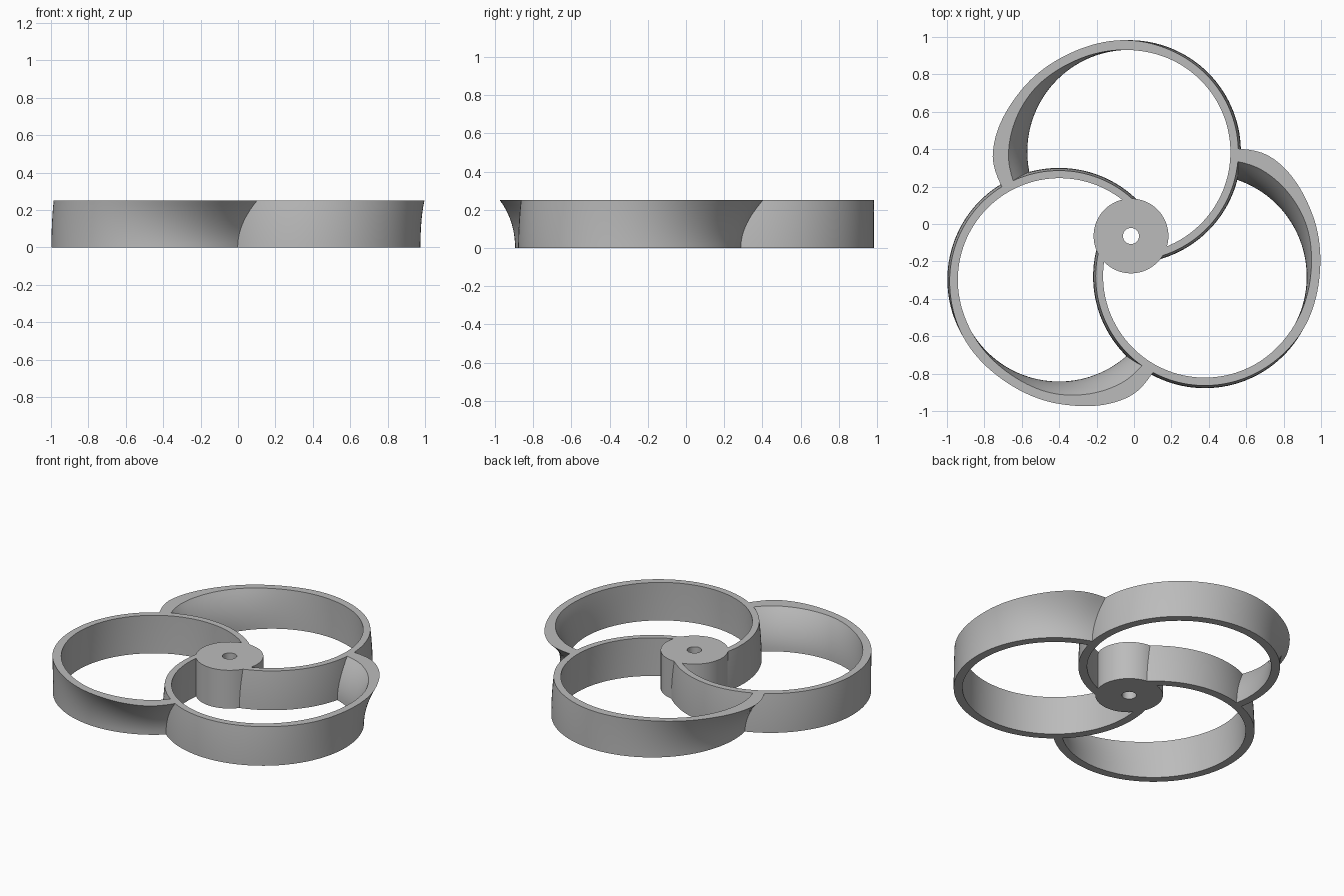
import bpy, bmesh, math
from mathutils import Matrix, Vector

if "Cube" in bpy.data.objects:
    bpy.data.objects.remove(bpy.data.objects["Cube"], do_unlink=True)

HEIGHT = 0.25
HUB = Vector((-0.016, -0.064, 0))
ARM, R_IN, R_OUT = 0.45, 0.545, 0.597

grey = bpy.data.materials.new("plain grey")
grey.use_nodes = True
colour = (0.5, 0.5, 0.5, 1)
grey.diffuse_color = colour
grey.node_tree.nodes["Principled BSDF"].inputs["Base Color"].default_value = colour

# How far the top rim leans out from the bottom rim, by angle along the loop
ANGLES = (-90, 0, 60, 90, 120, 150, 180, 196)
LEAN_OUT = (-.014, -.014, -.012, 0, .018, .07, .133, .106)
LEAN_IN = (0, -.004, -.004, 0, .022, .07, .101, .092)


def smooth_value(values, a):
    """Cubic interpolation through the table."""
    def slope(k):
        lo, hi = max(k - 1, 0), min(k + 1, len(ANGLES) - 1)
        return (values[hi] - values[lo]) / (ANGLES[hi] - ANGLES[lo])
    i = max(k for k in range(len(ANGLES) - 1) if ANGLES[k] <= a)
    h = ANGLES[i + 1] - ANGLES[i]
    t = (a - ANGLES[i]) / h
    return ((1 + 2 * t) * (1 - t) ** 2 * values[i] + t * (1 - t) ** 2 * h * slope(i)
            + t * t * (3 - 2 * t) * values[i + 1] + t * t * (t - 1) * h * slope(i + 1))


def finish(name, bm):
    bmesh.ops.recalc_face_normals(bm, faces=bm.faces)
    mesh = bpy.data.meshes.new(name)
    bm.to_mesh(mesh)
    bm.free()
    mesh.materials.append(grey)
    mesh.shade_smooth()
    mesh.set_sharp_from_angle(angle=math.radians(35))
    obj = bpy.data.objects.new(name, mesh)
    bpy.context.collection.objects.link(obj)


def skin(bm, rings, closed):
    """Bridge a row of equal closed sections with quads."""
    n = len(rings[0])
    pairs = list(zip(rings, rings[1:] + rings[:1] if closed else rings[1:]))
    for a, b in pairs:
        for j in range(n):
            k = (j + 1) % n
            bm.faces.new((a[j], a[k], b[k], b[j]))


def blade(name, turn, steps=96, levels=10, start=-85, end=195.5):
    bm = bmesh.new()
    rings = []
    for s in range(steps + 1):
        deg = start + (end - start) * s / steps
        a = math.radians(deg)
        wall = []
        for base, lean in ((R_OUT, LEAN_OUT), (R_IN, LEAN_IN)):
            side = [(base + smooth_value(lean, deg) * (k / levels) ** 2, HEIGHT * k / levels)
                    for k in range(levels + 1)]
            wall += side if base == R_OUT else side[::-1]
        rings.append([bm.verts.new((r * math.cos(a), ARM + r * math.sin(a), z)) for r, z in wall])
    skin(bm, rings, False)
    # end caps as quad strips across the wall
    for ring in (rings[0], rings[-1]):
        for k in range(levels):
            bm.faces.new((ring[k], ring[k + 1], ring[-k - 2], ring[-k - 1]))
    bm.transform(Matrix.Translation(HUB) @ Matrix.Rotation(math.radians(turn), 4, "Z"))
    finish(name, bm)


def hub(steps=64, radius=0.2, bore=0.043):
    bm = bmesh.new()
    section = ((bore, 0), (radius, 0), (radius, HEIGHT), (bore, HEIGHT))
    rings = []
    for s in range(steps):
        a = math.tau * s / steps
        rings.append([bm.verts.new(HUB + Vector((r * math.cos(a), r * math.sin(a), z)))
                      for r, z in section])
    skin(bm, rings, True)
    finish("hub", bm)


# Three looped blades around a bored hub
for i, label in enumerate(("back", "right", "left")):
    blade(label + "_loop_blade", 1.2 + 120 * i)
hub()
